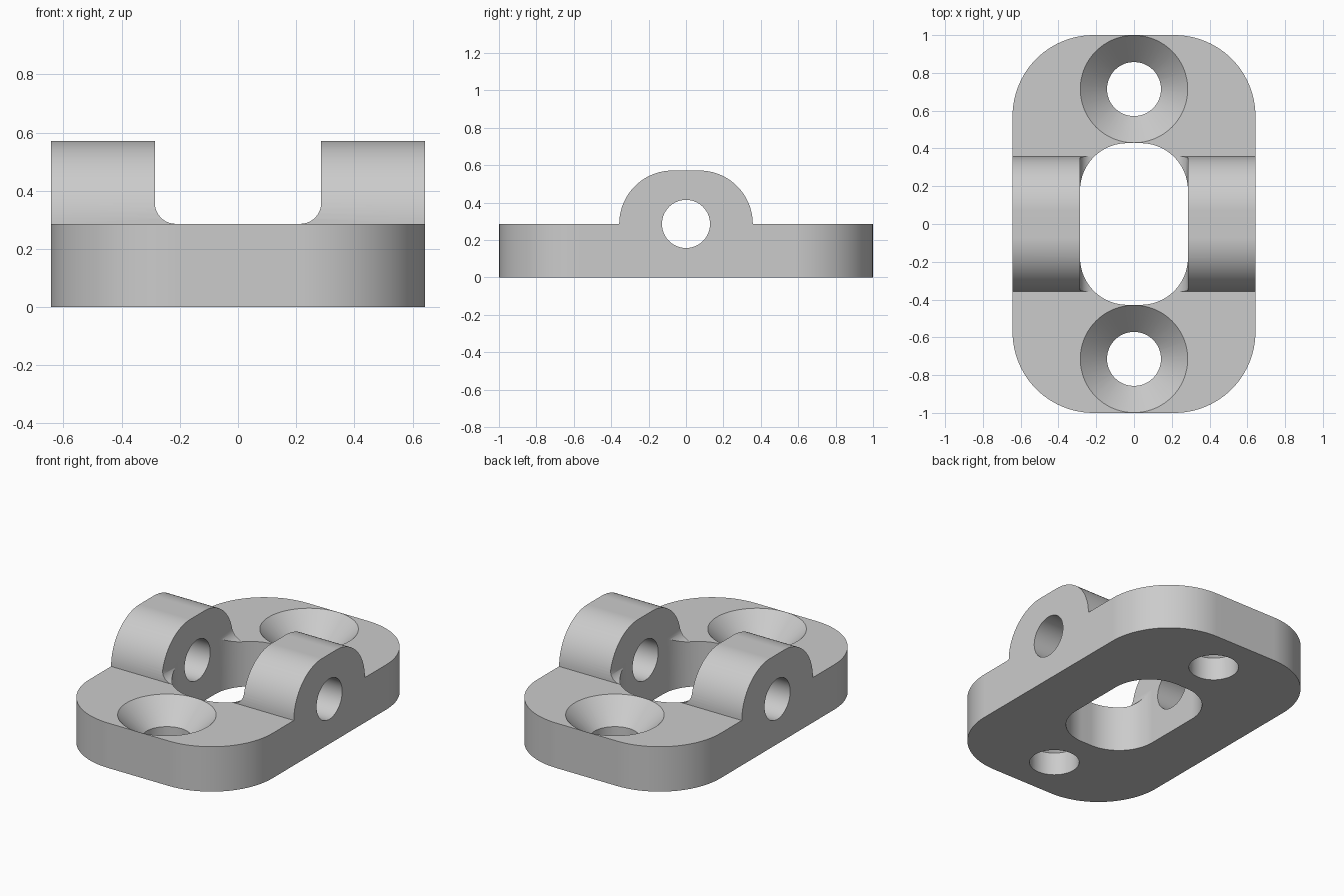
import bpy
import bmesh
from math import sin, cos, pi
from mathutils import Vector

cube = bpy.data.objects.get("Cube")
if cube:
    bpy.data.objects.remove(cube, do_unlink=True)

U = 1 / 14                 # base module
TOP = 4 * U                # plate thickness
STEPS = 24                 # segments per quarter turn


def arc(cx, cy, r, start, end):
    """Points on an arc, angles given in quarter turns."""
    n = max(2, round(abs(end - start) * STEPS))
    angles = [(start + (end - start) * i / n) * pi / 2 for i in range(n + 1)]
    return [(cx + r * cos(a), cy + r * sin(a)) for a in angles]


def rounded_rect(hx, hy, r):
    x, y = hx - r, hy - r
    return (arc(x, y, r, 0, 1) + arc(-x, y, r, 1, 2)
            + arc(-x, -y, r, 2, 3) + arc(x, -y, r, 3, 4))


def prism(name, outline, axis, low, high):
    """Extrude a 2D outline along the x, y or z axis."""
    place = {"x": lambda a, b, c: (c, a, b),
             "y": lambda a, b, c: (a, c, b),
             "z": lambda a, b, c: (a, b, c)}[axis]
    bm = bmesh.new()
    face = bm.faces.new([bm.verts.new(place(a, b, low)) for a, b in outline])
    grown = bmesh.ops.extrude_face_region(bm, geom=[face])["geom"]
    shift = Vector(place(0, 0, high - low))
    bmesh.ops.translate(bm, vec=shift,
                        verts=[v for v in grown if isinstance(v, bmesh.types.BMVert)])
    bmesh.ops.recalc_face_normals(bm, faces=bm.faces)
    return finish(name, bm)


def cone(name, r_low, r_high, z_low, z_high, y):
    bm = bmesh.new()
    bmesh.ops.create_cone(bm, cap_ends=True, segments=4 * STEPS,
                          radius1=r_low, radius2=r_high, depth=z_high - z_low)
    bmesh.ops.translate(bm, vec=(0, y, (z_low + z_high) / 2), verts=bm.verts)
    return finish(name, bm)


def finish(name, bm):
    mesh = bpy.data.meshes.new(name)
    bm.to_mesh(mesh)
    bm.free()
    obj = bpy.data.objects.new(name, mesh)
    bpy.context.collection.objects.link(obj)
    return obj


def activate(obj):
    bpy.ops.object.select_all(action="DESELECT")
    obj.select_set(True)
    bpy.context.view_layer.objects.active = obj


def boolean(target, tool, operation="DIFFERENCE"):
    activate(target)
    mod = target.modifiers.new("cut", "BOOLEAN")
    mod.operation, mod.solver, mod.object = operation, "EXACT", tool
    bpy.ops.object.modifier_apply(modifier=mod.name)
    bpy.data.objects.remove(tool, do_unlink=True)


# Side profile: flat plate with a raised, round-shouldered hump in the middle
side = ([(-1.2, 0), (1.2, 0), (1.2, TOP)] + arc(U, TOP, 4 * U, 0, 1)
        + arc(-U, TOP, 4 * U, 1, 2) + [(-1.2, TOP)])
bracket = prism("bracket", side, "x", -0.9, 0.9)

# Trim to the rounded plan outline
boolean(bracket, prism("plan_outline", rounded_rect(9 * U, 1, 6 * U), "z", -0.2, 0.9),
        "INTERSECT")

# Filleted channel that splits the hump into two lugs
floor = TOP + 0.0005
channel = ([(4 * U, 0.9), (-4 * U, 0.9)] + arc(-3 * U, floor + U, U, 2, 3)
           + arc(3 * U, floor + U, U, 3, 4))
boolean(bracket, prism("channel_cutter", channel, "y", -0.6, 0.6))

# Central slot through the plate
boolean(bracket, prism("slot_cutter", rounded_rect(4 * U, 5.99 * U, 3.5 * U), "z", -0.2, 0.9))

# Cross hole through both lugs
boolean(bracket, prism("pin_cutter", arc(0, TOP, 1.8 * U, 0, 4)[:-1], "x", -0.9, 0.9))

# Countersunk screw holes
for y in (-10 * U, 10 * U):
    boolean(bracket, cone("screw_cutter", 2 * U, 2 * U, -0.2, 0.5, y))
    boolean(bracket, cone("sink_cutter", 1.48 * U, 4.48 * U, 1.5 * U, 4.5 * U, y))

# Grey finish and smooth shading
grey = bpy.data.materials.new("plain grey")
grey.use_nodes = True
colour = (0.6, 0.6, 0.6, 1)
grey.diffuse_color = colour
grey.node_tree.nodes["Principled BSDF"].inputs["Base Color"].default_value = colour
bracket.data.materials.clear()
bracket.data.materials.append(grey)
activate(bracket)
bpy.ops.object.shade_smooth_by_angle(angle=pi / 7)
weighted = bracket.modifiers.new("even_shading", "WEIGHTED_NORMAL")
weighted.keep_sharp = True
